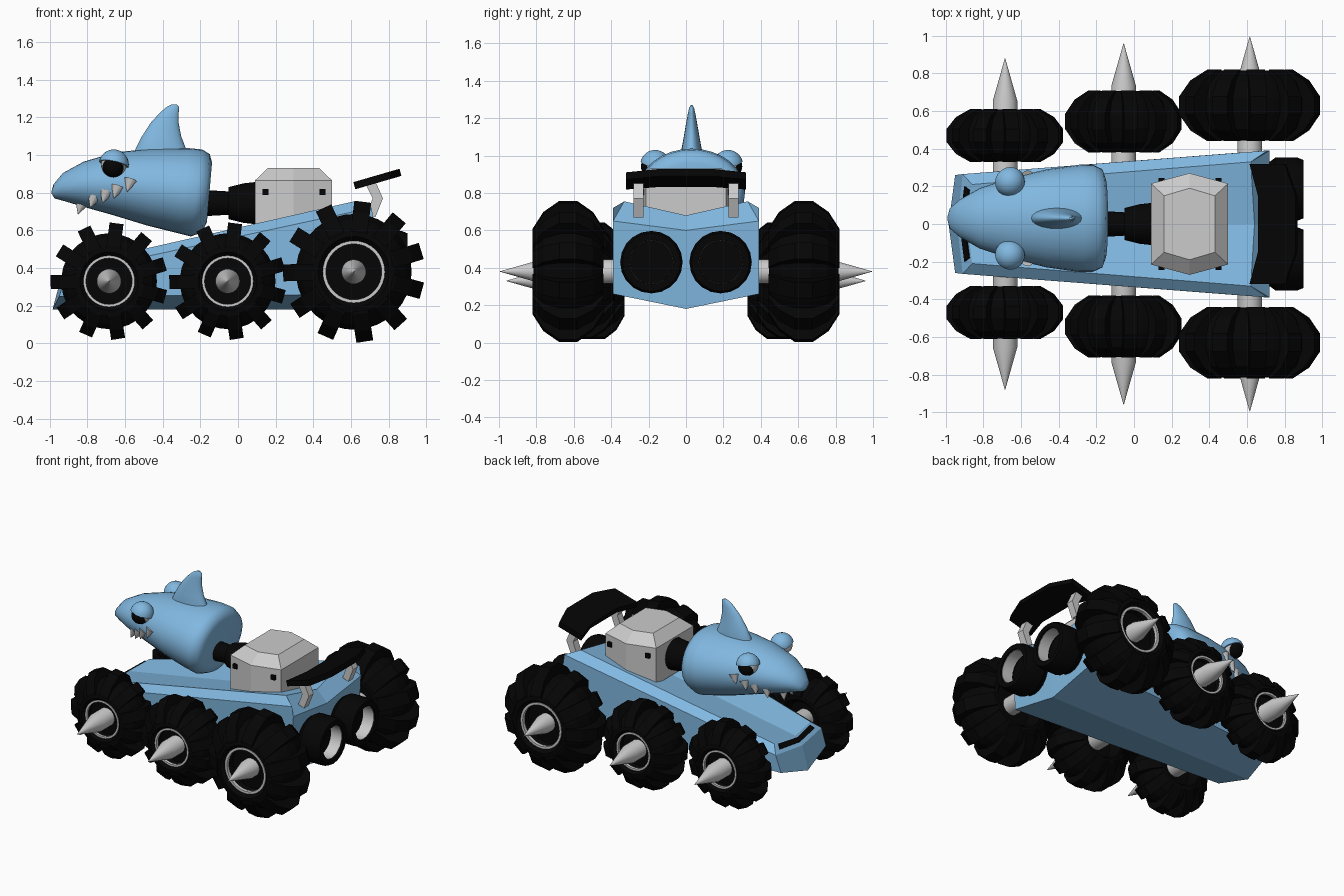
import bpy, bmesh, math
from mathutils import Vector, Matrix

if "Cube" in bpy.data.objects:
    bpy.data.objects.remove(bpy.data.objects["Cube"])

def material(name, rgb):
    m = bpy.data.materials.new(name)
    m.diffuse_color = (*rgb, 1)
    m.use_nodes = True
    m.node_tree.nodes["Principled BSDF"].inputs["Base Color"].default_value = m.diffuse_color
    return m

BLUE = material("blue_paint", (0.22, 0.48, 0.75))
BLACK = material("black_rubber", (0.0015, 0.0015, 0.0015))
PI = math.pi

def finish(name, bm, mat=None, smooth=None):
    bmesh.ops.recalc_face_normals(bm, faces=bm.faces[:])
    me = bpy.data.meshes.new(name)
    bm.to_mesh(me)
    bm.free()
    ob = bpy.data.objects.new(name, me)
    bpy.context.collection.objects.link(ob)
    if mat:
        me.materials.append(mat)
    if smooth:
        bpy.ops.object.select_all(action='DESELECT')
        ob.select_set(True)
        bpy.context.view_layer.objects.active = ob
        bpy.ops.object.shade_smooth_by_angle(angle=math.radians(smooth))
    return ob

def add_loft(bm, rings, caps=True):
    vs = [[bm.verts.new(p) for p in r] for r in rings]
    n = len(vs[0])
    for a, b in zip(vs, vs[1:] if caps else vs[1:] + vs[:1]):
        for i in range(n):
            j = (i + 1) % n
            bm.faces.new((a[i], a[j], b[j], b[i]))
    if caps:
        bm.faces.new(vs[0])
        bm.faces.new(vs[-1])

def loft(name, rings, mat=None, smooth=None, caps=True):
    """Skin through rings; without caps the last ring joins the first."""
    bm = bmesh.new()
    add_loft(bm, rings, caps)
    return finish(name, bm, mat, smooth)

def circle(axis, c, r, a, n):
    """Ring of radius r at distance a along the axis, starting from c."""
    out = []
    for i in range(n):
        t = 2 * PI * i / n
        u, v = r * math.cos(t), r * math.sin(t)
        out.append(Vector(c) + Vector((a, u, v) if axis == 'x' else (u, a, v)))
    return out

def lathe(name, axis, c, profile, n=24, mat=None, smooth=35, caps=True):
    return loft(name, [circle(axis, c, r, a, n) for r, a in profile], mat, smooth, caps)

def box(name, c, size, mat=None):
    bm = bmesh.new()
    bmesh.ops.create_cube(bm, size=1, matrix=Matrix.Translation(c) @ Matrix.Diagonal((*size, 1)))
    return finish(name, bm, mat)

# Chassis: wedge hull with bevelled deck edges, V-shaped keel and a pointed prow
bm = bmesh.new()
def pair(x, y, z):
    return bm.verts.new((x, -y, z)), bm.verts.new((x, y, z))
fk, fc, fe, bk, bc, dc = [bm.verts.new(p) for p in (
    (-.985, 0, .18), (-.94, 0, .35), (-.885, 0, .405), (.70, 0, .18), (.72, 0, .60), (.64, 0, .68))]
fb, fs, fd = pair(-.95, .26, .25), pair(-.91, .265, .37), pair(-.86, .21, .42)
bb, bt, bs, bd = (pair(.70, .39, .26), pair(.72, .39, .65),
                  pair(.71, .39, .72), pair(.62, .33, .755))
for s in (0, 1):
    for f in ((fb[s], bb[s], bt[s], bs[s], fs[s]), (fs[s], bs[s], bd[s], fd[s]),
              (fk, fb[s], bb[s], bk), (bk, bb[s], bt[s], bc), (bt[s], bs[s], bd[s]),
              (bt[s], bd[s], dc, bc), (fd[s], bd[s], dc, fe),
              (fk, fb[s], fs[s], fc), (fc, fs[s], fd[s], fe)):
        bm.faces.new(f)
finish("chassis", bm, BLUE)
slot = [(-.897, -.2, .385), (-.922, 0, .372), (-.897, .2, .385),
        (-.872, .18, .41), (-.897, 0, .395), (-.872, -.18, .41)]
loft("front_grille", [[(x - d, y, z + d) for x, y, z in slot] for d in (-.01, .005)], BLACK)

# Wheels: tyre with recessed face and lugs, rim ring; spiked axle through each pair
for label, x, z, yc, w, R, tip in (("front", -.685, .33, .47, .14, .31, .88),
                                   ("middle", -.055, .33, .545, .165, .31, .96),
                                   ("rear", .615, .38, .63, .19, .375, .995)):
    for side, s in (("right", -1), ("left", 1)):
        c = (x, s * yc, z)
        half = [(.002, .5), (.40, .5), (.43, .82), (.50, .98), (.58, .95), (.74, .66), (.82, .2)]
        prof = half + [(r, -a) for r, a in reversed(half)]
        bm = bmesh.new()
        add_loft(bm, [circle('y', c, r * R, a * w, 33) for r, a in prof])
        lug = [(.56, 1), (.60, 1), (.84, .7), (1, .25)]
        lug = lug + [(r, -a) for r, a in reversed(lug)]
        for i in range(11):
            t = math.radians(-81) + 2 * PI * i / 11
            er, et = Vector((math.cos(t), 0, math.sin(t))), Vector((-math.sin(t), 0, math.cos(t)))
            add_loft(bm, [[Vector(c) + er * r * R + et * k * R * .12 + Vector((0, a * w, 0))
                           for r, a in lug] for k in (-1, 1)])
        finish(f"{label}_{side}_tyre", bm, BLACK)
        y0, y1 = s * w * .74, s * w * .87
        lathe(f"{label}_{side}_rim", 'y', c,
              [(R * .395, y0), (R * .44, y0), (R * .44, y1), (R * .395, y1)], 32, caps=False)
    b = tip - .225
    lathe(f"{label}_spiked_axle", 'y', (x, 0, z),
          [(.001, -tip), (.065, -b), (.065, b), (.001, tip)], 32, None, 30)

# Head: lofted sections, each from a top point to a bottom point with a half width
Y = .03
HEAD = [(-.99, .81, -.99, .795, .012), (-.98, .845, -.975, .77, .055), (-.93, .905, -.92, .755, .10),
        (-.82, .965, -.82, .725, .16), (-.65, 1.015, -.66, .68, .215), (-.45, 1.035, -.48, .625, .26),
        (-.26, 1.037, -.32, .585, .285), (-.19, 1.03, -.25, .568, .285),
        (-.15, 1.005, -.19, .59, .262), (-.138, .96, -.165, .645, .21)]
rings = []
for xt, zt, xb, zb, w in HEAD:
    mid, h = Vector(((xt + xb) / 2, Y, (zt + zb) / 2)), Vector((xt - xb, 0, zt - zb)) / 2
    rings.append([mid + h * math.cos(t) + Vector((0, w * math.sin(t), 0))
                  for t in (2 * PI * i / 32 for i in range(32))])
loft("head", rings, BLUE, 50)

def head_y(x, z):
    """Half width of the head at a given x and height."""
    for a, b in zip(HEAD, HEAD[1:]):
        if a[0] <= x <= b[0]:
            k = (x - a[0]) / (b[0] - a[0])
            zt, zb, w = [a[i] + (b[i] - a[i]) * k for i in (1, 3, 4)]
            q = (2 * z - zt - zb) / (zt - zb)
            return w * math.sqrt(max(0, 1 - q * q))
    return 0

# Dorsal fin: stacked pointed-oval sections
rings = []
for z, x0, x1, w in ((.98, -.555, -.255, .055), (1.03, -.545, -.275, .055), (1.1, -.51, -.302, .042),
                     (1.17, -.465, -.315, .03), (1.225, -.415, -.315, .02),
                     (1.255, -.38, -.312, .013), (1.27, -.35, -.325, .005)):
    rings.append([((x0 + x1) / 2 + (x1 - x0) / 2 * math.cos(t), Y + w * math.sin(t), z)
                  for t in (2 * PI * i / 20 for i in range(20))])
loft("dorsal_fin", rings, BLUE, 50)

# Eyes with angry lids, and teeth along both sides of the mouth
def ball(name, c, r, mat, cut=None):
    bm = bmesh.new()
    bmesh.ops.create_uvsphere(bm, u_segments=24, v_segments=14, radius=r,
                              matrix=Matrix.Translation(c))
    if cut:
        res = bmesh.ops.bisect_plane(bm, geom=bm.verts[:] + bm.edges[:] + bm.faces[:],
                                     plane_co=c, plane_no=cut, clear_inner=True)
        edges = [e for e in res["geom_cut"] if isinstance(e, bmesh.types.BMEdge)]
        bmesh.ops.holes_fill(bm, edges=edges)
    finish(name, bm, mat, 40)

for side, s in (("right", -1), ("left", 1)):
    c = Vector((-.66, Y + s * .195, .95))
    ball(f"{side}_eyeball", c, .068, None)
    ball(f"{side}_pupil", c + Vector((-.002, s * .016, -.008)), .06, BLACK)
    ball(f"{side}_eyelid", c, .08, BLUE, Vector((.22, -s * .25, 1)))
    for i, (x, z, h) in enumerate(((-.84, .735, .065), (-.775, .765, .06), (-.71, .79, .06),
                                   (-.65, .815, .06), (-.58, .85, .06))):
        y = head_y(x, z)
        base = Vector((x + .012, Y + s * (y - .012), z + .015))
        tip = Vector((x - .01, Y + s * (y + .008), z - h + .015))
        bm = bmesh.new()
        d = tip - base
        bmesh.ops.create_cone(bm, cap_ends=True, segments=12, radius1=.038, radius2=.001,
                              depth=d.length, matrix=Matrix.Translation((base + tip) / 2)
                              @ d.to_track_quat('Z', 'Y').to_matrix().to_4x4())
        finish(f"{side}_tooth_{i + 1}", bm, None, 40)

# Neck shaft and collar
lathe("neck", 'x', (0, 0, .745),
      [(.072, -.22), (.062, -.05), (.085, -.05), (.105, .03), (.115, .12)], 16, BLACK)

# Engine housing: six-sided block with a tapered roof, and corner bolts
def hexa(x0, xm, x1, ye, ym, z):
    return [(x0, -ye, z), (xm, -ym, z), (x1, -ye, z), (x1, ye, z), (xm, ym, z), (x0, ye, z)]
loft("engine_housing", [hexa(.09, .295, .5, .215, .27, .60), hexa(.09, .295, .5, .215, .27, .865),
                        hexa(.16, .295, .43, .15, .19, .932)])
for s in (-1, 1):
    for x in (.145, .45):
        box("housing_bolt", (x, s * .23, .805), (.032, .03, .032), BLACK)

# Rear wing: plate with swept ends in a tilted plane, on two bent struts
outline = [(.615, -.32), (.80, -.32), (.86, -.15), (.86, .15), (.80, .32),
           (.615, .32), (.66, .15), (.66, -.15)]
loft("rear_wing", [[(x + dx, y, .835 + (x - .61) * .29 + dz) for x, y in outline]
                   for dx, dz in ((.008, -.018), (-.002, .02))], BLACK)
bend = [(.675, .85), (.73, .86), (.77, .77), (.73, .67), (.685, .69), (.715, .77)]
for side, s in (("right", -1), ("left", 1)):
    loft(f"{side}_wing_strut", [[(x, s * .255 + d, z) for x, z in bend] for d in (-.027, .027)])

    # Exhaust: hollow black pipe with a light liner
    c = (0, s * .185, .43)
    lathe(f"{side}_exhaust_pipe", 'x', c,
          [(.145, .66), (.145, .72), (.167, .75), (.167, .87), (.155, .90), (.118, .90),
           (.121, .87), (.121, .79), (.002, .79)], 20, BLACK)
    lathe(f"{side}_exhaust_liner", 'x', c,
          [(.117, .80), (.12, .80), (.12, .885), (.117, .885)], 20, caps=False)
